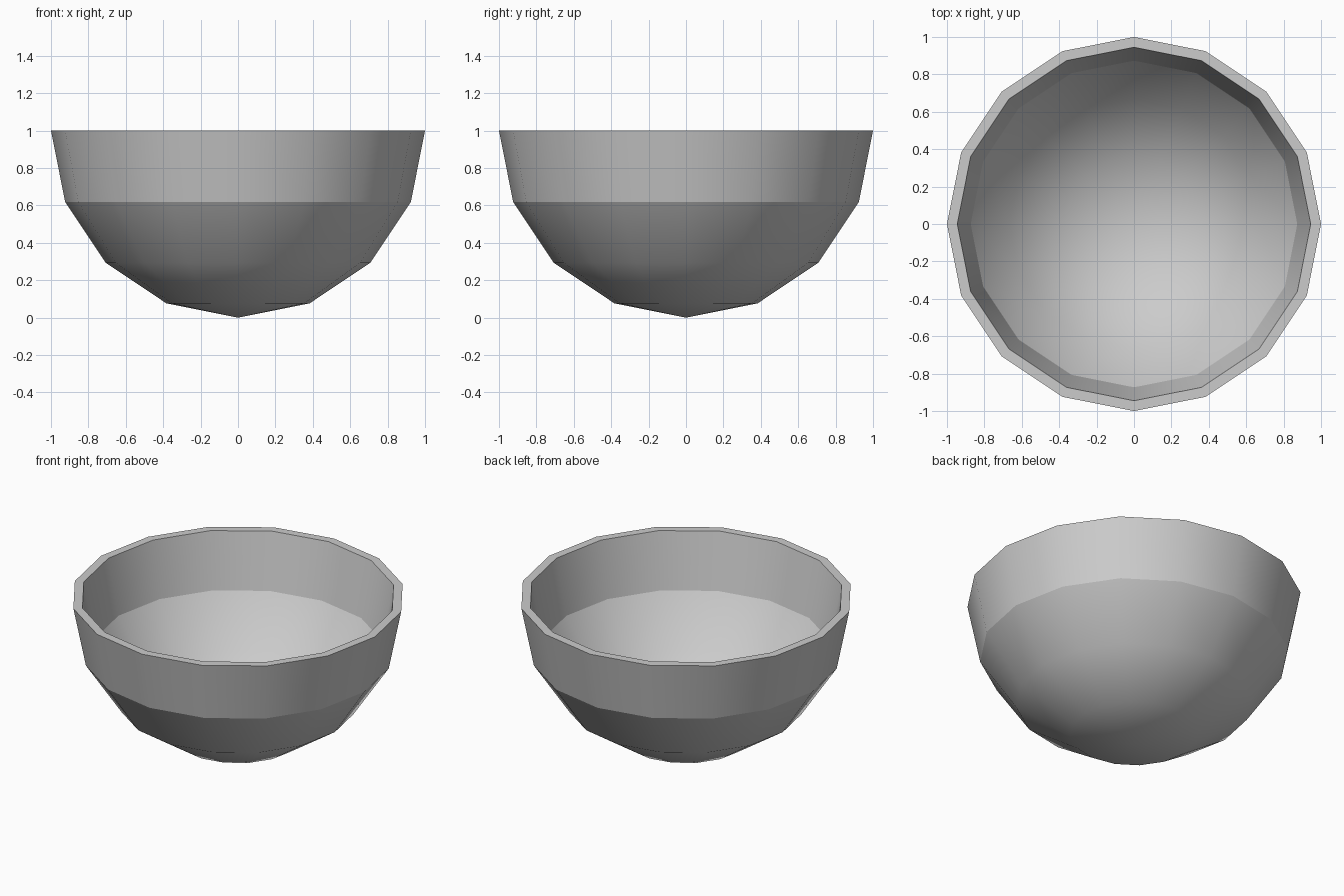
import bpy, bmesh
from math import sin, cos, pi

cube = bpy.data.objects.get("Cube")
if cube:
    bpy.data.objects.remove(cube, do_unlink=True)

SIDES = 16
STEPS = 4
INNER = 0.945

grey = bpy.data.materials.new("plain grey")
grey.use_nodes = True
colour = (0.6, 0.6, 0.6, 1)
grey.diffuse_color = colour
grey.node_tree.nodes["Principled BSDF"].inputs["Base Color"].default_value = colour

bm = bmesh.new()


def hemisphere(radius):
    """Rings of a lower half sphere, rim first, ending in a single pole."""
    rings = []
    for i in range(STEPS):
        t = i * pi / 2 / STEPS
        rings.append([bm.verts.new((radius * cos(t) * cos(2 * pi * k / SIDES),
                                    radius * cos(t) * sin(2 * pi * k / SIDES),
                                    1 - radius * sin(t))) for k in range(SIDES)])
    rings.append([bm.verts.new((0, 0, 1 - radius))])
    return rings


def bridge(a, b):
    """Faces between two rings, or a fan to a single point."""
    for k in range(SIDES):
        n = (k + 1) % SIDES
        corners = [a[k], a[n], b[0]] if len(b) == 1 else [a[k], a[n], b[n], b[k]]
        bm.faces.new(corners).smooth = True


# Outer wall, inner wall and flat rim
outer = hemisphere(1)
inner = hemisphere(INNER)
for shell in (outer, inner):
    for upper, lower in zip(shell, shell[1:]):
        bridge(upper, lower)
bridge(outer[0], inner[0])
bmesh.ops.recalc_face_normals(bm, faces=bm.faces)

# Crisp creases at the rim and below the upper band
for shell in (outer, inner):
    for ring in shell[:2]:
        for k in range(SIDES):
            bm.edges.get((ring[k - 1], ring[k])).smooth = False

mesh = bpy.data.meshes.new("bowl")
bm.to_mesh(mesh)
bm.free()
mesh.materials.append(grey)
bowl = bpy.data.objects.new("bowl", mesh)
bpy.context.collection.objects.link(bowl)
